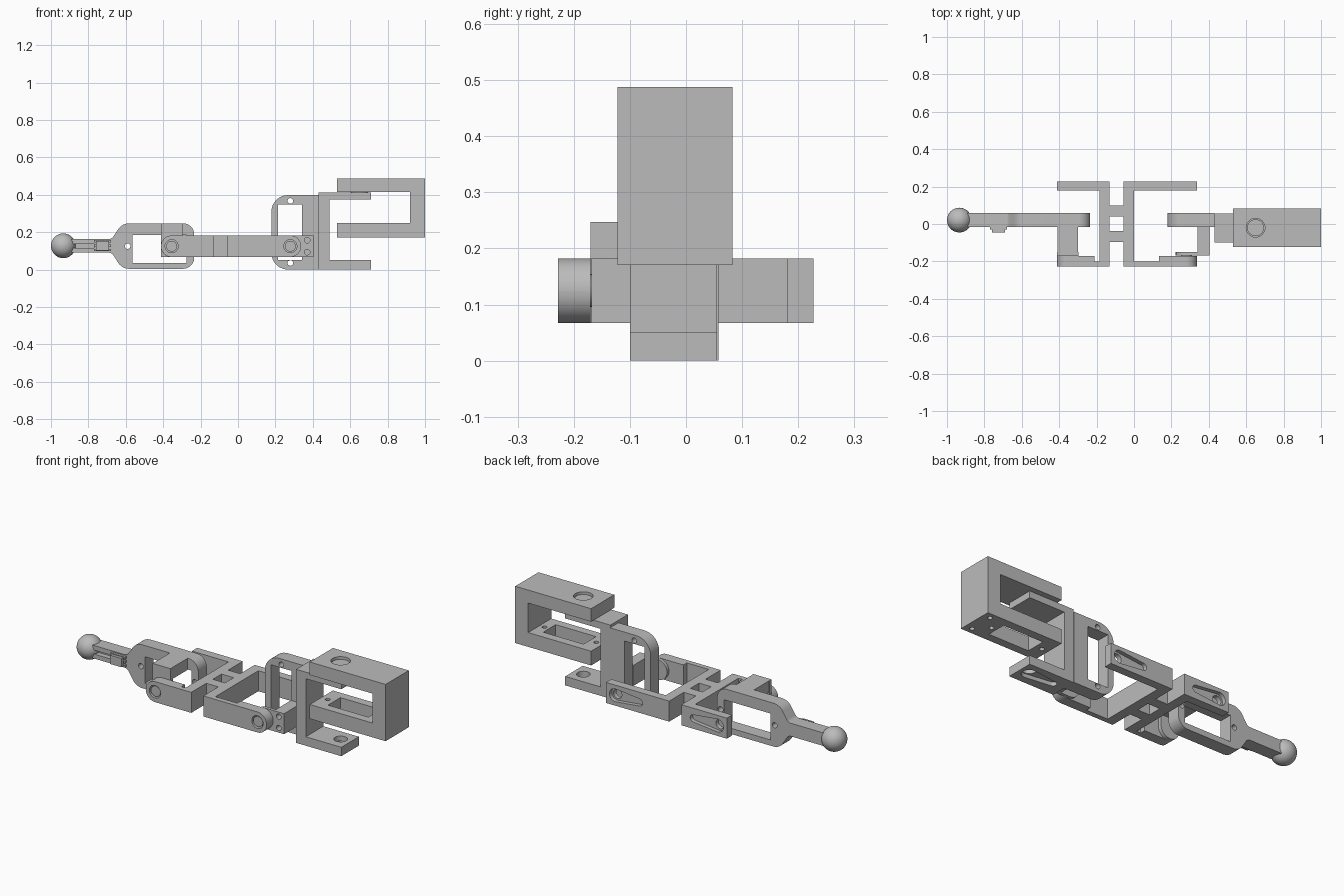
import bpy, bmesh, math
from mathutils import Vector

cube = bpy.data.objects.get("Cube")
if cube:
    bpy.data.objects.remove(cube)

grey = bpy.data.materials.new("plain_grey")
grey.use_nodes = True
colour = (0.5, 0.5, 0.5, 1)
grey.diffuse_color = colour
grey.node_tree.nodes["Principled BSDF"].inputs["Base Color"].default_value = colour


def finish(name, bm):
    bmesh.ops.recalc_face_normals(bm, faces=bm.faces)
    mesh = bpy.data.meshes.new(name)
    bm.to_mesh(mesh)
    bm.free()
    mesh.materials.append(grey)
    ob = bpy.data.objects.new(name, mesh)
    bpy.context.collection.objects.link(ob)
    return ob


def fillet(points):
    """Outline from (u, v) or (u, v, radius) corners."""
    out = []
    for i, p in enumerate(points):
        c = Vector(p[:2])
        if len(p) == 2:
            out.append(c)
            continue
        a = (Vector(points[i - 1][:2]) - c).normalized()
        b = (Vector(points[(i + 1) % len(points)][:2]) - c).normalized()
        half = a.angle(b) / 2
        centre = c + (a + b).normalized() * p[2] / math.sin(half)
        t = p[2] / math.tan(half)
        start, end = c + a * t - centre, c + b * t - centre
        sweep = start.angle_signed(end)
        for k in range(11):
            ang = math.atan2(start.y, start.x) - sweep * k / 10
            out.append(centre + Vector((math.cos(ang), math.sin(ang))) * p[2])
    return out


def prism(name, outline, axis, lo, hi):
    """Extrude an outline along y (outline in xz) or z (outline in xy)."""
    bm = bmesh.new()
    place = (lambda p, d: (p[0], d, p[1])) if axis == "y" else (lambda p, d: (p[0], p[1], d))
    base = bm.faces.new([bm.verts.new(place(p, lo)) for p in outline])
    new = bmesh.ops.extrude_face_region(bm, geom=[base])["geom"]
    shift = Vector(place((0, 0), hi - lo))
    bmesh.ops.translate(bm, vec=shift, verts=[v for v in new if isinstance(v, bmesh.types.BMVert)])
    return finish(name, bm)


def rect(u0, u1, v0, v1):
    return [(u0, v0), (u1, v0), (u1, v1), (u0, v1)]


def circle(u, v, r, n=32):
    return [(u + r * math.cos(k * math.tau / n), v + r * math.sin(k * math.tau / n)) for k in range(n)]


def horn(u, v, r, length, r2):
    """Tapered slot, wide at the pivot, narrow at the far end."""
    s = 1 if length > 0 else -1
    arc = [math.pi * (0.5 + k / 12) for k in range(13)]
    pts = [(u + s * r * math.cos(a), v + r * math.sin(a)) for a in arc]
    return pts + [(u + length - s * r2 * math.cos(a), v - r2 * math.sin(a)) for a in arc]


def cut(ob, outline, axis, lo, hi):
    cutter = prism("cutter", outline, axis, lo, hi)
    cutter.hide_render = True
    mod = ob.modifiers.new("cut", "BOOLEAN")
    mod.operation, mod.solver, mod.object = "DIFFERENCE", "EXACT", cutter
    bpy.context.view_layer.objects.active = ob
    bpy.ops.object.modifier_apply(modifier=mod.name)
    bpy.data.objects.remove(cutter)


MID = 0.125            # height of the hinge line
LOW, HIGH = 0.067, 0.182
RIGHT_PIVOT, LEFT_PIVOT = 0.28, -0.355

# End housing: a sideways U with a round top hole and a motor window below
housing = prism("end_housing", [(0.53, 0.17), (1, 0.17), (1, 0.488), (0.53, 0.488),
                (0.53, 0.415), (0.92, 0.415), (0.92, 0.25), (0.53, 0.25)], "y", -0.122, 0.083)
cut(housing, circle(0.65, -0.02, 0.05), "z", 0.4, 0.6)
cut(housing, rect(0.61, 0.86, -0.075, 0.035), "z", 0.1, 0.3)
for x in (0.57, 0.89):
    cut(housing, circle(x, -0.02, 0.013, 16), "z", 0.1, 0.3)
for y in (-0.087, 0.05):
    cut(housing, circle(0.958, y, 0.013, 16), "z", 0.1, 0.22)
prism("housing_pin", circle(0.65, -0.02, 0.045), "z", 0.39, 0.475)

# Upright bracket that carries the housing
bracket = prism("upright_bracket", [(0.43, 0), (0.71, 0), (0.71, 0.05), (0.49, 0.05),
                (0.49, 0.375), (0.71, 0.375), (0.71, 0.412), (0.43, 0.412)], "y", -0.1, 0.055)
cut(bracket, circle(0.65, -0.02, 0.035), "z", -0.1, 0.1)
cut(bracket, horn(0.65, -0.02, 0.04, -0.15, 0.02), "z", -0.1, 0.022)

# Right motor frame
frame = prism("right_frame", fillet([(0.43, 0), (0.43, 0.398), (0.178, 0.398, 0.09),
              (0.178, 0, 0.09)]), "y", -0.017, 0.058)
cut(frame, rect(0.215, 0.342, 0.05, 0.348), "y", -0.2, 0.2)
for z in (0.035, 0.367):
    cut(frame, circle(RIGHT_PIVOT, z, 0.015, 16), "y", -0.2, 0.2)
block = prism("right_pivot_block", rect(0.34, 0.403, LOW, HIGH), "y", -0.168, -0.017)
for z in (0.093, 0.157):
    cut(block, circle(0.37, z, 0.015, 16), "y", -0.2, -0.1)
prism("right_pivot_plate", fillet([(0.345, LOW), (0.345, HIGH), (0.223, HIGH, 0.057),
      (0.223, LOW, 0.057)]), "y", -0.168, -0.15)

# Left motor frame, necking down to the finger arm
left = prism("left_frame", fillet([
    (-0.89, 0.09), (-0.675, 0.09, 0.03), (-0.62, 0.004, 0.07), (-0.234, 0.004, 0.06),
    (-0.234, 0.247, 0.06), (-0.62, 0.247, 0.07), (-0.675, 0.163, 0.03), (-0.89, 0.163)]),
    "y", -0.017, 0.058)
cut(left, rect(-0.565, -0.275, 0.036, 0.184), "y", -0.2, 0.2)
cut(left, rect(-0.92, -0.77, 0.115, 0.137), "y", -0.1, 0.012)
for x in (-0.59, -0.255):
    cut(left, circle(x, MID, 0.015, 16), "y", -0.2, 0.2)
block = prism("left_pivot_block", rect(-0.41, -0.3, HIGH, 0.247), "y", -0.168, -0.017)
for x in (-0.385, -0.325):
    cut(block, circle(x, 0.215, 0.015, 16), "y", -0.2, -0.1)
prism("left_pivot_plate", fillet([(-0.412, 0.247), (-0.412, LOW, 0.056), (-0.298, LOW, 0.056),
      (-0.298, 0.247)]), "y", -0.17, -0.15)

# Clip ridges on the finger arm
for z in (0.098, 0.121, 0.144):
    prism("clip_ridge", rect(-0.77, -0.68, z, z + 0.013), "y", -0.03, 0)
prism("clip_cap", rect(-0.76, -0.69, 0.103, 0.152), "y", -0.046, -0.028)

# Ball tip
bm = bmesh.new()
bmesh.ops.create_uvsphere(bm, u_segments=40, v_segments=24, radius=0.066)
bmesh.ops.translate(bm, vec=(-0.934, 0.021, 0.127), verts=bm.verts)
finish("ball_tip", bm)

# Double yoke: two webs, two ties, a back arm and a round front arm on each side
for side, s, web_in, web_out, pivot, end in (
        ("right", 1, -0.055, 0, RIGHT_PIVOT, 0.337),
        ("left", -1, -0.13, -0.185, LEFT_PIVOT, -0.412)):
    pad = pivot - s * 0.145
    body = prism(side + "_yoke", [(web_in, -0.228), (pad, -0.228), (pad, -0.2), (web_out, -0.2),
                 (web_out, 0.18), (end, 0.18), (end, 0.227), (web_in, 0.227)], "z", LOW, HIGH)
    cut(body, circle(pivot, MID, 0.026), "y", 0.1, 0.3)
    cut(body, horn(pivot, MID, 0.036, -s * 0.15, 0.02), "y", 0.205, 0.3)
    arm = prism(side + "_front_arm", fillet([(pad, LOW), (end, LOW, 0.057), (end, HIGH, 0.057),
                (pad, HIGH)]), "y", -0.228, -0.17)
    cut(arm, circle(pivot, MID, 0.035), "y", -0.3, -0.1)
    prism(side + "_hinge_pin", circle(pivot, MID, 0.029), "y", -0.222, -0.155)
for y0, y1 in ((0.04, 0.098), (-0.095, -0.037)):
    prism("yoke_tie", rect(-0.135, -0.05, y0, y1), "z", LOW, HIGH)

# Smooth the round surfaces and keep the edges crisp
bpy.ops.object.select_all(action="DESELECT")
for ob in bpy.context.collection.objects:
    if ob.type == "MESH" and ob.data.materials and ob.data.materials[0] == grey:
        ob.select_set(True)
        bpy.context.view_layer.objects.active = ob
bpy.ops.object.shade_smooth_by_angle(angle=math.radians(30))
